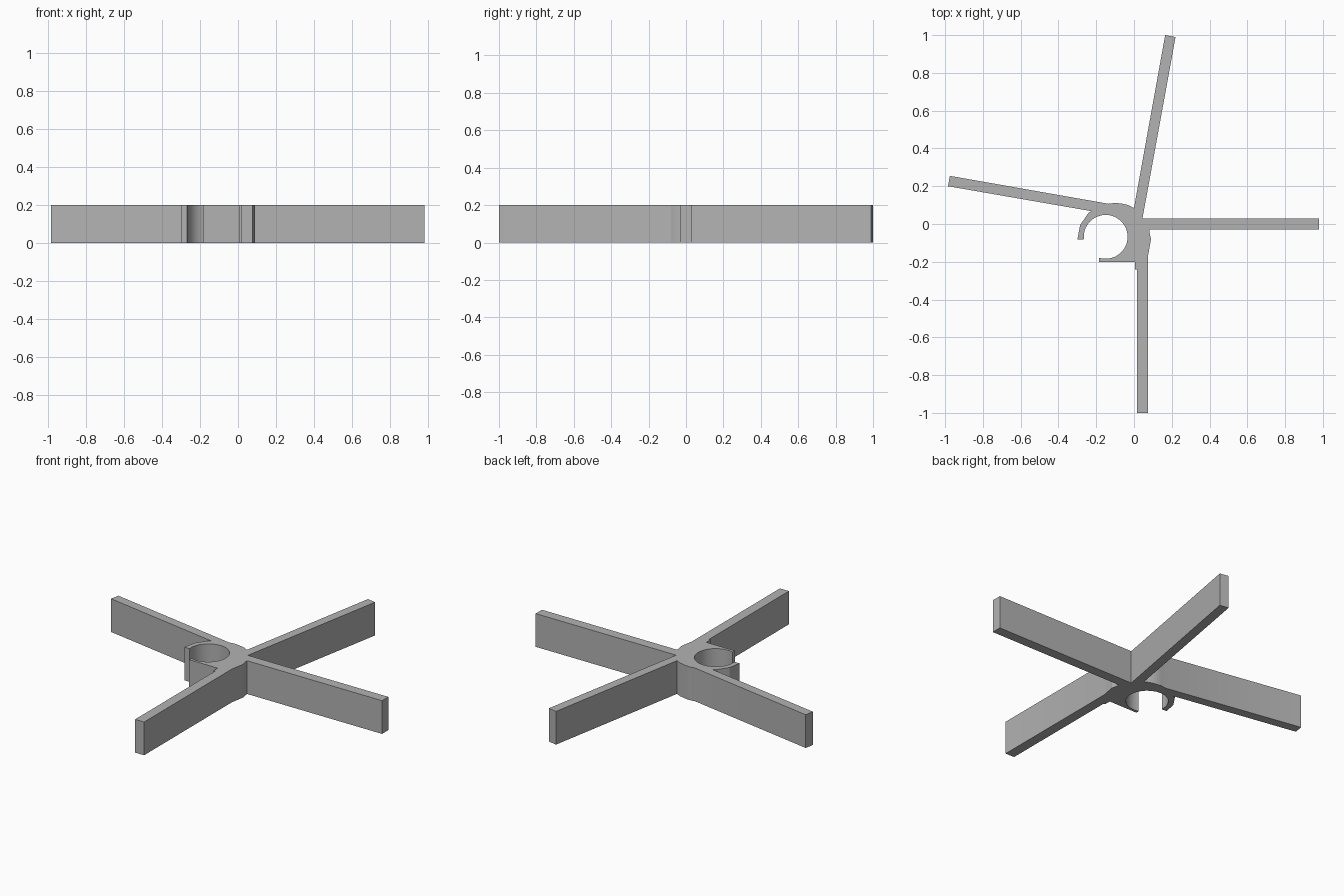
import bpy, bmesh, math
from mathutils import Vector

cube = bpy.data.objects.get("Cube")
if cube:
    bpy.data.objects.remove(cube, do_unlink=True)

HEIGHT = 0.2

grey = bpy.data.materials.new("grey")
grey.use_nodes = True
colour = (0.45, 0.45, 0.45, 1)
grey.diffuse_color = colour
grey.node_tree.nodes["Principled BSDF"].inputs["Base Color"].default_value = colour


def arc(cx, cy, radius, start, end, steps):
    """Points along an arc, angles in degrees."""
    angles = [math.radians(start + (end - start) * i / steps) for i in range(steps + 1)]
    return [(cx + radius * math.cos(a), cy + radius * math.sin(a)) for a in angles]


# Plan of the bracket, part by part around the outline
back_arm = [(0.045, 0.03), (0.22, 0.99), (0.165, 1.0), (0.0, 0.085)]
hub_back = [(-0.03, 0.1), (-0.065, 0.108), (-0.1, 0.112), (-0.135, 0.107)]
right_arm = [(-0.975, 0.255), (-0.985, 0.2), (-0.225, 0.068)]
clip_hook = [(-0.24, 0.06), (-0.285, -0.005), (-0.3, -0.082), (-0.267, -0.082)]
clip_bore = arc(-0.15, -0.068, 0.116, 185, -107, 48)
clip_foot = [(-0.185, -0.2), (0.005, -0.2), (0.005, -0.24), (0.015, -0.24)]
front_arm = [(0.015, -1.0), (0.075, -1.0), (0.075, -0.165)]
hub_side = [(0.09, -0.08), (0.082, -0.045)]
left_arm = [(0.082, -0.03), (0.98, -0.03), (0.98, 0.03)]
outline = (back_arm + hub_back + right_arm + clip_hook + clip_bore
           + clip_foot + front_arm + hub_side + left_arm)

# Extrude the plan to full height
bm = bmesh.new()
base = bm.faces.new([bm.verts.new((x, y, 0)) for x, y in outline])
lifted = bmesh.ops.extrude_face_region(bm, geom=[base], use_keep_orig=True)["geom"]
bmesh.ops.translate(bm, vec=Vector((0, 0, HEIGHT)),
                    verts=[v for v in lifted if isinstance(v, bmesh.types.BMVert)])
bmesh.ops.recalc_face_normals(bm, faces=bm.faces)
caps = [f for f in bm.faces if abs(f.normal.z) > 0.9]
bmesh.ops.triangulate(bm, faces=caps)

mesh = bpy.data.meshes.new("four_arm_clip_bracket")
bm.to_mesh(mesh)
bm.free()
mesh.materials.append(grey)
bracket = bpy.data.objects.new("four_arm_clip_bracket", mesh)
bpy.context.collection.objects.link(bracket)

# Smooth bore, sharp corners
bpy.context.view_layer.objects.active = bracket
bracket.select_set(True)
bpy.ops.object.shade_smooth_by_angle(angle=math.radians(20))
